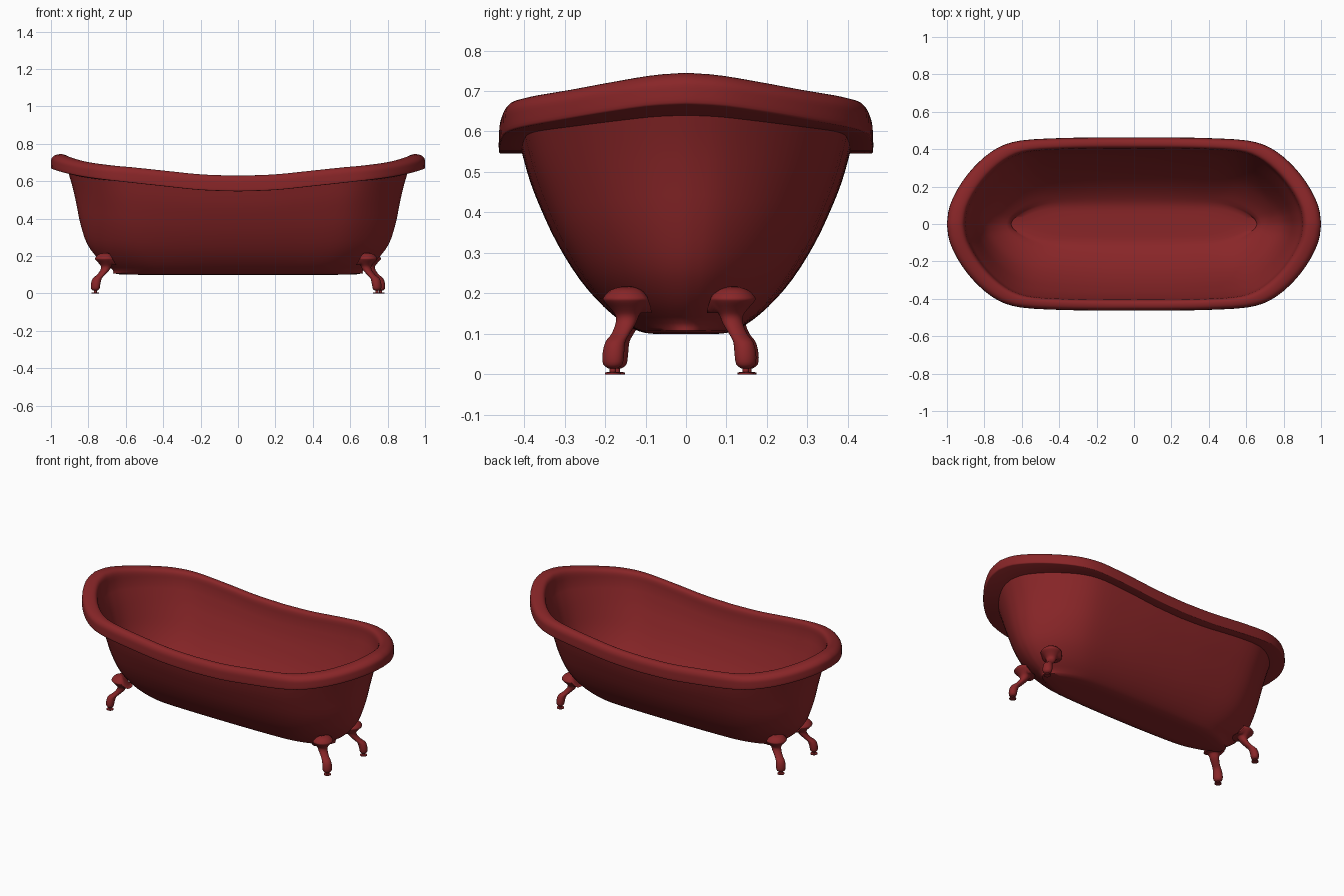
import bpy, bmesh
from math import cos, sin, tau, atan2

if "Cube" in bpy.data.objects:
    bpy.data.objects.remove(bpy.data.objects["Cube"])

red = bpy.data.materials.new("red_enamel")
red.diffuse_color = (0.25, 0.019, 0.021, 1)
red.use_nodes = True
red.node_tree.nodes["Principled BSDF"].inputs["Base Color"].default_value = red.diffuse_color


def spline(pts, n):
    """Catmull-Rom curve through pts, n steps per span."""
    out = []
    for i in range(len(pts) - 1):
        p = [pts[max(i - 1, 0)], pts[i], pts[i + 1], pts[min(i + 2, len(pts) - 1)]]
        for k in range(n):
            t = k / n
            out.append(tuple(0.5 * (2 * b + (c - a) * t + (2 * a - 5 * b + 4 * c - d) * t * t
                                    + (3 * b - a - 3 * c + d) * t ** 3) for a, b, c, d in zip(*p)))
    return out + [tuple(pts[-1])]


def loft(name, rings, angle):
    """Skin a list of equal-length vertex rings and cap both ends."""
    bm = bmesh.new()
    rows = [[bm.verts.new(p) for p in r] for r in rings]
    for a, b in zip(rows, rows[1:]):
        for i in range(len(a)):
            j = (i + 1) % len(a)
            bm.faces.new((a[i], a[j], b[j], b[i]))
    bm.faces.new(rows[0][::-1])
    bm.faces.new(rows[-1])
    bmesh.ops.recalc_face_normals(bm, faces=bm.faces)
    me = bpy.data.meshes.new(name)
    bm.to_mesh(me)
    bm.free()
    ob = bpy.data.objects.new(name, me)
    bpy.context.collection.objects.link(ob)
    me.materials.append(red)
    bpy.ops.object.select_all(action='DESELECT')
    ob.select_set(True)
    bpy.context.view_layer.objects.active = ob
    bpy.ops.object.shade_smooth_by_angle(angle=angle / 57.3)


def lookup(table, x):
    x = min(abs(x), 1)
    for (x0, y0), (x1, y1) in zip(table, table[1:]):
        if x <= x1:
            return y0 + (y1 - y0) * (x - x0) / (x1 - x0)
    return table[-1][1]


# Unit plan outline: one quarter, mirrored to all four
q = spline([(1, 0), (.983, .22), (.92, .483), (.83, .715), (.725, .885), (.605, .965),
            (.4, .993), (.2, 1), (0, 1)], 3)
half = q + [(-x, y) for x, y in q[-2::-1]]
outline = half + [(x, -y) for x, y in half[-2:0:-1]]

# Sweeping rim heights along the outline (by unit x)
rim_top = spline([(0, .63), (.2, .636), (.4, .655), (.6, .675), (.7, .683), (.845, .701),
                  (.93, .72), (.98, .736), (1, .745)], 3)
rim_low = spline([(0, .546), (.2, .553), (.4, .573), (.6, .592), (.75, .604), (.845, .613),
                  (.93, .625), (.98, .635), (1, .64)], 3)
A_IN, B_IN, A_OUT, B_OUT = .905, .405, 1.0, .462


def level_rings(levels, floor):
    """Rings from (height fraction up to the rim, half length, half width)."""
    return [[(x * a, y * b, floor + max(f, 0) * (lookup(rim_low, x) - floor))
             for x, y in outline] for f, a, b in levels]


# Outer wall, rim to underside; the inner bowl follows it just inside
wall = [(1, A_IN, B_IN), (.85, .882, .386), (.7, .864, .36), (.5, .842, .318),
        (.3, .805, .262), (.15, .742, .203), (.05, .67, .147), (.005, .635, .1),
        (0, .3, .04)]
outer = spline(wall, 3)
inner = spline([(f, a - .01, b - .008) for f, a, b in wall[::-1]], 3)
# Rolled rim section: (outward fraction, height fraction)
section = spline([(-.05, .4), (.01, .75), (.16, .94), (.44, 1), (.76, .94), (.96, .72),
                  (1, .4), (1, .06), (.94, 0)], 3)
rim = []
for s, h in section:
    a, b = A_IN + s * (A_OUT - A_IN), B_IN + s * (B_OUT - B_IN)
    ring = []
    for x, y in outline:
        lo, hi = lookup(rim_low, x) + s * .028 * x ** 4, lookup(rim_top, x)
        ring.append((x * a, y * b, lo + h * (hi - lo)))
    rim.append(ring)
loft("bathtub_shell", level_rings(inner, .112) + rim + level_rings(outer, .1), 42)

# Feet: path of (outward, height, radial radius, sideways radius)
leg = spline([(0, .217, .012, .014), (0, .209, .042, .04), (0, .19, .059, .059),
              (0, .18, .057, .057), (0, .163, .04, .043), (0, .145, .027, .03),
              (.008, .125, .023, .026), (.032, .10, .021, .023), (.056, .08, .024, .025),
              (.066, .05, .024, .028), (.068, .025, .021, .025), (.068, .015, .01, .012)], 3)
pad = [(.068, .016, .008, .008), (.068, .006, .008, .008), (.068, .005, .02, .02),
       (.068, 0, .02, .02)]


def tube(name, path, x, y, ang):
    rings = []
    for u, z, ru, rt in path:
        ring = []
        for k in range(20):
            r = ru * cos(tau * k / 20)
            du, dt = u + r, rt * sin(tau * k / 20)
            # the inward side of the knee slopes down to sit under the tub
            h = max(z + 1.2 * min(r, 0), .152) if z > .155 else z
            ring.append((x + du * cos(ang) - dt * sin(ang),
                         y + du * sin(ang) + dt * cos(ang), h))
        rings.append(ring)
    loft(name, rings, 70)


for label, x, y in (("front_right", .685, -.145), ("back_right", .705, .112),
                    ("front_left", -.705, -.135), ("back_left", -.705, .118)):
    ang = atan2(.037 if y > 0 else -.037, .06 if x > 0 else -.06)
    tube(label + "_foot", leg, x, y, ang)
    tube(label + "_foot_pad", pad, x, y, ang)
